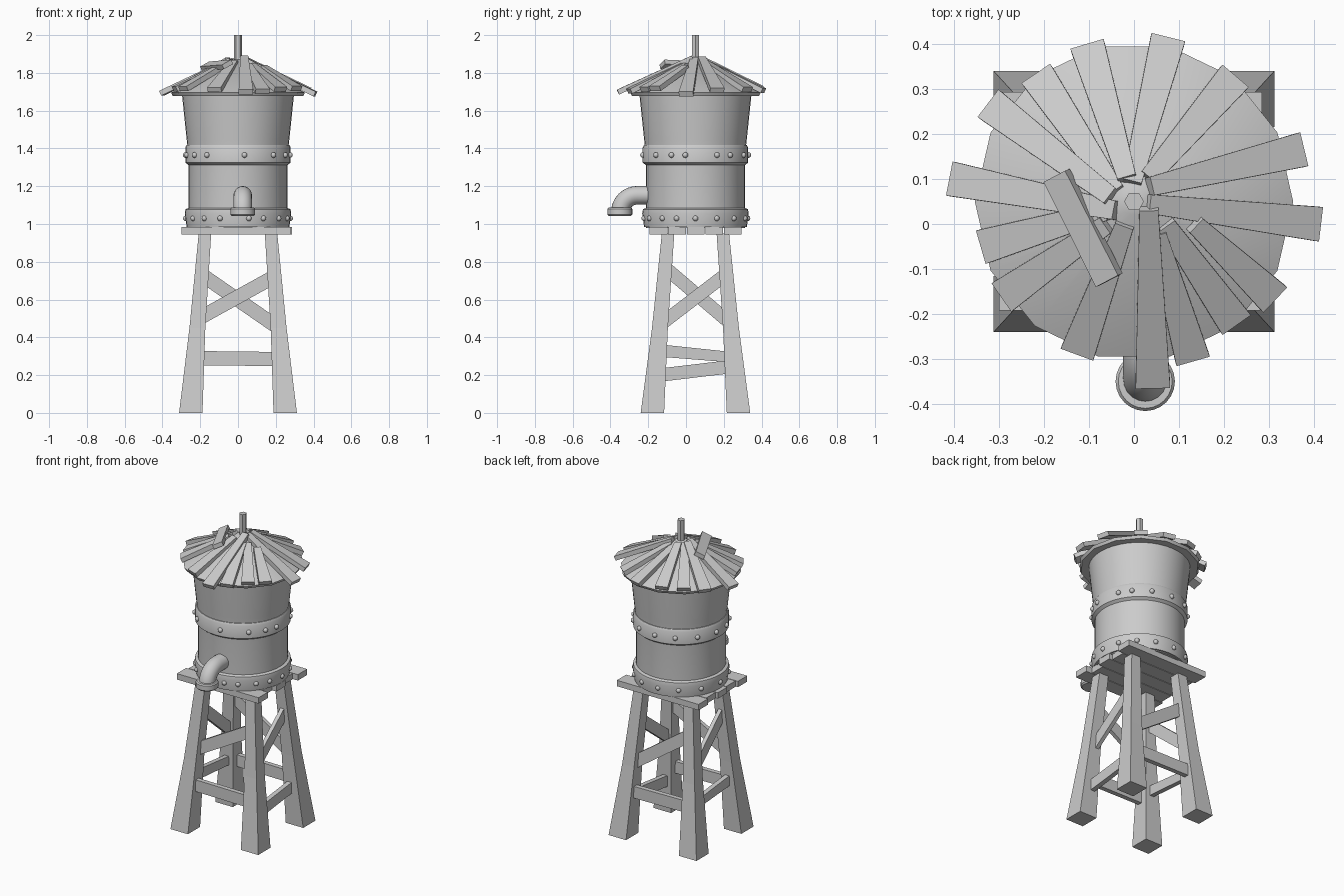
import bpy, bmesh, math
from mathutils import Vector, Matrix

old = bpy.data.objects.get("Cube")
if old:
    bpy.data.objects.remove(old, do_unlink=True)

grey = bpy.data.materials.new("plain_grey")
grey.use_nodes = True
grey.diffuse_color = (0.6, 0.6, 0.6, 1)
grey.node_tree.nodes["Principled BSDF"].inputs["Base Color"].default_value = (0.6, 0.6, 0.6, 1)

CY = 0.05  # depth of the tower's axis


def finish(name, bm, smooth=False):
    bmesh.ops.recalc_face_normals(bm, faces=bm.faces)
    mesh = bpy.data.meshes.new(name)
    bm.to_mesh(mesh)
    bm.free()
    mesh.materials.append(grey)
    ob = bpy.data.objects.new(name, mesh)
    bpy.context.collection.objects.link(ob)
    if smooth:
        bpy.ops.object.select_all(action='DESELECT')
        ob.select_set(True)
        bpy.context.view_layer.objects.active = ob
        bpy.ops.object.shade_smooth_by_angle(angle=math.radians(35))
    return ob


def loft(bm, rings):
    """Skin a list of equal-sized point rings and cap both ends."""
    loops = [[bm.verts.new(p) for p in ring] for ring in rings]
    n = len(loops[0])
    for a, b in zip(loops, loops[1:]):
        for i in range(n):
            j = (i + 1) % n
            bm.faces.new((a[i], a[j], b[j], b[i]))
    bm.faces.new(loops[0][::-1])
    bm.faces.new(loops[-1])


def beam(name, p0, p1, w0, w1, t, up=(0, 0, 1)):
    """Tapering board: w is measured across, t along the up direction."""
    p0, p1 = Vector(p0), Vector(p1)
    d = (p1 - p0).normalized()
    side = d.cross(Vector(up)).normalized()
    top = side.cross(d)
    bm = bmesh.new()
    loft(bm, [[p + side * (sx * w / 2) + top * (sz * t / 2)
               for sx, sz in ((-1, -1), (1, -1), (1, 1), (-1, 1))]
              for p, w in ((p0, w0), (p1, w1))])
    return finish(name, bm)


def turned(name, profile, sides, x=0, y=CY, smooth=True):
    """Closed solid turned around a vertical axis from (radius, z) pairs."""
    bm = bmesh.new()
    loft(bm, [[(x + r * math.cos(math.tau * i / sides), y + r * math.sin(math.tau * i / sides), z)
               for i in range(sides)] for r, z in profile])
    return finish(name, bm, smooth)


# Flared legs, square in section
for sx, sidename in ((-1, "right"), (1, "left")):
    for sy, endname in ((-1, "front"), (1, "back")):
        bm = bmesh.new()
        rings = []
        for cx, cy, h, z in ((.25, .228, .062, 0), (.215, .188, .042, .45), (.175, .145, .033, .95)):
            rings.append([(sx * cx + a * h, CY + sy * cy + b * h, z)
                          for a, b in ((-1, -1), (1, -1), (1, 1), (-1, 1))])
        loft(bm, rings)
        finish(f"{endname}_{sidename}_leg", bm)

# Rails and single diagonal braces on each side of the frame
beam("front_rail", (-.21, -.16, .29), (.21, -.16, .285), .075, .075, .03, (0, 1, 0))
beam("back_rail", (-.21, .26, .29), (.21, .26, .285), .075, .075, .03, (0, 1, 0))
beam("left_rail", (.222, -.14, .2), (.222, .24, .245), .07, .07, .03, (1, 0, 0))
beam("right_rail", (-.222, -.14, .33), (-.222, .24, .295), .065, .055, .03, (1, 0, 0))
beam("front_brace", (-.19, -.125, .51), (.19, -.105, .72), .075, .075, .025, (0, 1, 0))
beam("back_brace", (-.19, .205, .73), (.2, .23, .46), .075, .075, .025, (0, 1, 0))
beam("left_brace", (.2, -.12, .48), (.19, .22, .74), .07, .07, .025, (1, 0, 0))
beam("right_brace", (-.19, -.1, .76), (-.2, .24, .47), .07, .07, .025, (1, 0, 0))

# Platform boards with uneven ends
for i, (x0, x1) in enumerate(((-.3, .28), (-.285, .24), (-.295, .27), (-.28, .25), (-.295, .285))):
    y = -.145 + i * .098
    beam(f"platform_board_{i + 1}", (x0, y, .964), (x1, y, .964), .094, .094, .038)

# Tank and its hoops
turned("tank", ((.262, .98), (.262, 1.36), (.272, 1.45), (.296, 1.68)), 40)
turned("bottom_hoop", ((.272, .985), (.282, 1.055), (.278, 1.078), (.262, 1.085)), 40)
turned("middle_hoop", ((.262, 1.312), (.279, 1.325), (.279, 1.405), (.272, 1.418), (.262, 1.42)), 40)


# Rivets, by angle around the tank from the front
def rivets(name, angles, radius, z):
    bm = bmesh.new()
    for a in map(math.radians, angles):
        at = Matrix.Translation((radius * math.sin(a), CY - radius * math.cos(a), z))
        bmesh.ops.create_uvsphere(bm, u_segments=10, v_segments=6, radius=.015, matrix=at)
    finish(name, bm, True)


rivets("middle_rivets", (-55, -36, 7, 42, 63, 79, 114, 131, 155, 182, 208, 235, 262, 285), .28, 1.365)
rivets("bottom_rivets", (-59, -40, -20, 12, 29, 51, 69, 90, 114, 137, 160, 186, 212, 240, 270), .277, 1.03)

# Outlet pipe: straight, quarter bend, short drop
PX, bend = .025, .09
path = [(-.19, 1.152, 0)]
for i in range(9):
    a = math.radians(90 * i / 8)
    path.append((-.258 - bend * math.sin(a), 1.062 + bend * math.cos(a), a))
path.append((-.348, 1.05, math.pi / 2))
bm = bmesh.new()
rings = []
for y, z, a in path:
    ring = []
    for k in range(20):
        t = math.tau * k / 20
        ring.append((PX + .049 * math.cos(t), y + .049 * math.sin(t) * math.sin(a) * -1,
                     z + .049 * math.sin(t) * math.cos(a)))
    rings.append(ring)
loft(bm, rings)
finish("outlet_pipe", bm, True)
turned("pipe_flange", ((.058, 1.042), (.066, 1.05), (.066, 1.08), (.06, 1.087)), 24, PX, -.35)

# Roof cone and the post on top
turned("roof_cone", ((.345, 1.678), (.354, 1.695), (.03, 1.87)), 14)
turned("roof_post", ((.022, 1.84), (.022, 2.0)), 6, smooth=False)

# Roof boards: outer x, y, inner x, y, lift
boards = (
    (.075, .41, -.005, .09, 0), (-.103, .395, -.015, .1, .008), (-.215, .33, -.04, .07, 0),
    (-.32, .265, -.05, .06, .01), (-.405, .1, -.04, .03, .006), (-.335, -.05, -.06, .03, 0),
    (-.29, -.16, -.06, .0, .006), (-.125, -.285, -.02, .0, 0), (.042, -.36, .033, .035, .014),
    (.13, -.3, .05, -.02, 0), (.225, -.22, .07, .0, 0), (.31, -.165, .135, .0, .016),
    (.41, .0, .03, .045, .004), (.373, .165, .035, .083, .014), (.222, .325, .03, .1, 0))
for i, (ox, oy, ix, iy, lift) in enumerate(boards):
    ends = [(x, y, 1.882 + lift - .48 * math.hypot(x, y - CY)) for x, y in ((ix, iy), (ox, oy))]
    beam(f"roof_board_{i + 1}", *ends, .042, .077, .028)
beam("loose_roof_board", (-.172, .108, 1.835), (-.055, -.125, 1.845), .06, .062, .026, (-.45, -.2, 1))
